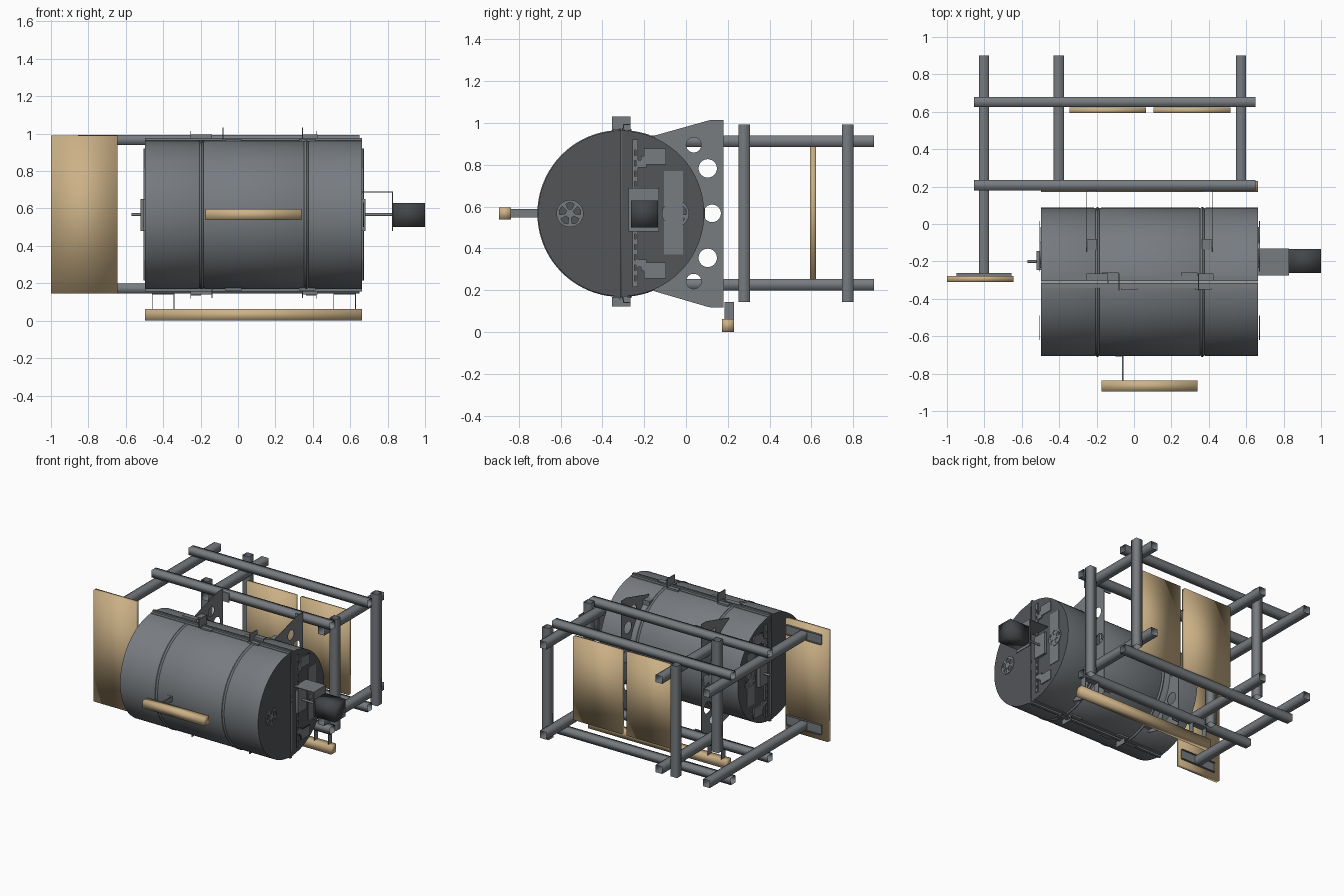
import bpy, bmesh
from math import pi, sin, cos, acos

if "Cube" in bpy.data.objects:
    bpy.data.objects.remove(bpy.data.objects["Cube"])

def material(name, rgb):
    m = bpy.data.materials.new(name)
    m.diffuse_color = (*rgb, 1)
    m.use_nodes = True
    m.node_tree.nodes["Principled BSDF"].inputs["Base Color"].default_value = m.diffuse_color
    return m

WOOD = material("wood", (0.60, 0.44, 0.24))
STEEL = material("steel", (0.185, 0.20, 0.215))
CAP = material("dark_steel", (0.085, 0.09, 0.097))
DARK = material("dark_motor", (0.055, 0.06, 0.065))
CY, CZ, R = -0.31, 0.567, 0.395      # drum axis and radius
X0, X1 = -0.497, 0.664               # drum ends

def add_mesh(name, bm, mat=STEEL):
    me = bpy.data.meshes.new(name)
    bm.normal_update()
    bm.to_mesh(me)
    bm.free()
    ob = bpy.data.objects.new(name, me)
    bpy.context.collection.objects.link(ob)
    me.materials.append(mat)
    return ob

def box(name, x, y, z, mat=STEEL, open_axis=None):
    """Box from (min, max) ranges; open_axis leaves both ends off (hollow tube)."""
    bm = bmesh.new()
    bmesh.ops.create_cube(bm, size=1)
    for v in bm.verts:
        v.co = [r[0] if c < 0 else r[1] for c, r in zip(v.co, (x, y, z))]
    bm.normal_update()
    if open_axis is not None:
        ends = [f for f in bm.faces if abs(f.normal[open_axis]) > 0.9]
        bmesh.ops.delete(bm, geom=ends, context='FACES_ONLY')
    # Tubes, boards and the motor are smooth shaded across their corners
    for f in bm.faces:
        f.smooth = open_axis is not None or mat is not STEEL
    return add_mesh(name, bm, mat)

def sheet(name, x, outline, holes=(), thick=0.004):
    """Flat plate facing x, cut from a (y, z) outline with holes."""
    cu = bpy.data.curves.new(name, 'CURVE')
    cu.dimensions, cu.fill_mode, cu.extrude = '2D', 'BOTH', thick / 2
    for pts in [outline, *holes]:
        sp = cu.splines.new('POLY')
        sp.points.add(len(pts) - 1)
        for p, (a, b) in zip(sp.points, pts):
            p.co = (a, b, 0, 1)
        sp.use_cyclic_u = True
    tmp = bpy.data.objects.new(name + "_tmp", cu)
    bpy.context.collection.objects.link(tmp)
    dg = bpy.context.evaluated_depsgraph_get()
    me = bpy.data.meshes.new_from_object(tmp.evaluated_get(dg))
    bpy.data.objects.remove(tmp)
    me.materials.clear()
    me.materials.append(STEEL)
    ob = bpy.data.objects.new(name, me)
    bpy.context.collection.objects.link(ob)
    ob.rotation_euler = (pi / 2, 0, pi / 2)
    ob.location.x = x
    return ob

def circle(y, z, r, n=24):
    return [(y + r * cos(2 * pi * i / n), z + r * sin(2 * pi * i / n)) for i in range(n)]

def smooth(ob):
    bpy.ops.object.select_all(action='DESELECT')
    ob.select_set(True)
    bpy.context.view_layer.objects.active = ob
    bpy.ops.object.shade_smooth_by_angle(angle=0.6)

def rod(name, x0, x1, y, z, r):
    bm = bmesh.new()
    bmesh.ops.create_cone(bm, cap_ends=True, segments=20, radius1=r, radius2=r, depth=x1 - x0)
    for v in bm.verts:
        v.co = ((x0 + x1) / 2 + v.co.z, y + v.co.x, z + v.co.y)
    smooth(add_mesh(name, bm))

# Drum: two half shells with pressed hoops and closed, darker ends
prof = [(X0, 0), (X0, R)]
for c in (-0.195, 0.365):
    prof += [(c + 0.018 * t, R + h) for t, h in
             ((-1, 0), (-.6, -.004), (-.4, .001), (0, .004), (.4, .001), (.6, -.004), (1, 0))]
prof += [(X1, R), (X1, 0)]

def half_drum(name, side, n=40):
    bm = bmesh.new()
    rings = []
    for i in range(n + 1):
        a = pi * i / n
        rings.append([bm.verts.new((x, CY + side * (0.002 + r * sin(a)), CZ + r * cos(a)))
                      for x, r in prof])
    for A, B in zip(rings, rings[1:]):
        for k in range(len(prof) - 1):
            bm.faces.new((A[k], A[k + 1], B[k + 1], B[k]))
    bmesh.ops.remove_doubles(bm, verts=bm.verts[:], dist=1e-5)
    bmesh.ops.recalc_face_normals(bm, faces=bm.faces[:])
    # Open shell: make sure the walls face outward
    if sum(f.normal.x * (f.calc_center_median().x - 0.08) for f in bm.faces) < 0:
        bmesh.ops.reverse_faces(bm, faces=bm.faces[:])
    bm.normal_update()
    for f in bm.faces:
        f.material_index = int(abs(f.normal.x) > 0.95)
    ob = add_mesh(name, bm)
    ob.data.materials.append(CAP)
    smooth(ob)

half_drum("drum_lid", -1)
half_drum("drum_body", 1)

# Seam flanges and clasps, above and below the drum
for s, tag in ((1, "top"), (-1, "bottom")):
    def zr(a, b):
        return tuple(sorted((CZ + s * a, CZ + s * b)))
    for d in (-1, 1):
        y = CY + d * 0.006
        box(f"seam_lip_{tag}", (X0, X1), (y - .003, y + .003), zr(R - .03, R + .015))
        box(f"seam_shelf_{tag}", (X0, X1), sorted((y, y + d * 0.025)), zr(R - .002, R + .003))
    for x in (-0.08, 0.345) if s > 0 else (-0.14, 0.345):
        box(f"clasp_fin_{tag}", (x - .003, x + .003), (-0.355, -0.265), zr(R + .003, R + .07 if s > 0 else R + .05))
    for x0, x1 in ((-0.255, -0.14), (0.345, 0.425)):
        box(f"clasp_plate_{tag}", (x0, x1), (-0.30, -0.265), zr(R + .028, R + .033))
        box(f"clasp_leg_{tag}", (x0, x1), (-0.302, -0.297), zr(R, R + .033))
    for x, y in ((-0.125, -.275), (0.295, -.275), (-0.025, -.335), (0.37, -.335)):
        box(f"hinge_leaf_{tag}", (x - .045, x + .045), (y - .015, y + .015), zr(R - .005, R + .010))

# Gusset plates carrying the drum, with lightening holes
a0 = acos(0.16 / R)
arc = [(CY + R * cos(a0 - 2 * a0 * i / 30), CZ + R * sin(a0 - 2 * a0 * i / 30)) for i in range(31)]
outline = arc + [(-0.15, 0.195), (0.10, 0.122), (0.12, 0.118), (0.18, 0.118),
                 (0.18, 1.015), (0.12, 1.015), (0.10, 1.01), (-0.15, 0.94)]
holes = [circle(*h) for h in ((.037, .895, .036), (.104, .783, .044), (.125, .568, .042),
                              (.104, .355, .044), (.037, .243, .036))]
for x, d in ((-0.253, 1), (0.418, -1)):
    sheet("gusset_plate", x, outline, holes)
    xr = sorted((x, x + d * 0.055))
    for z0, z1 in ((0.88, 0.925), (0.21, 0.255)):
        box("gusset_clip", xr, (-0.14, -0.08), (z0, z1))
    for z in (0.96, 0.17):
        box("gusset_tab", xr, (0.172, 0.18), (z - .035, z + .035))

# Air vents: slotted wheel on each end of each half
def vent(x, d, y):
    def petal(k):
        a = 2 * pi * k / 5 + pi / 2
        return [(y + r * cos(a + t), CZ + r * sin(a + t)) for r, t in
                ((.022, -.35), (.05, -.42), (.054, 0), (.05, .42), (.022, .35))]
    sheet("vent_wheel", x + d * 0.007, circle(y, CZ, 0.065, 32), [petal(k) for k in range(5)])

for x, d, tag in ((X1, 1, "right"), (X0, -1, "left")):
    for y in (-0.555, -0.05):
        vent(x, d, y)
    box(f"vent_backing_{tag}", sorted((x, x + d * .004)), (-0.105, -0.015), (0.37, 0.77))
    # Perforated rail with stepped brackets
    slots = [[(-.246, z), (-.240, z), (-.240, z + .025), (-.246, z + .025)]
             for z in [0.245 + 0.05 * i for i in range(13)]]
    sheet(f"rail_{tag}", x + d * .007, [(-.255, .215), (-.23, .215), (-.23, .92), (-.255, .92)], slots)
    box(f"rail_web_{tag}", sorted((x, x + d * .006)), (-.234, -.230), (.215, .92))
    for s in (-1, 1):
        pts = [(-.23, .22), (-.19, .22), (-.19, .235), (-.095, .235), (-.095, .31),
               (-.20, .31), (-.20, .275), (-.215, .275), (-.215, .255), (-.23, .255)]
        sheet(f"rail_bracket_{tag}", x + d * .005, [(y, CZ + s * z) for y, z in pts], thick=0.008)

# Spit rod, bearings, motor and its sheet-metal bracket
rod("spit_rod", -0.57, 0.83, -0.20, CZ, 0.008)
box("bearing_plate_left", (-0.52, X0), (-0.245, -0.145), (0.48, 0.65))
box("bearing_plate_right", (X1, 0.683), (-0.255, -0.145), (0.48, 0.65))
box("motor_bracket_top", (X1, 0.83), (-0.275, -0.13), (0.685, 0.69))
box("motor_bracket_face", (0.824, 0.83), (-0.275, -0.13), (0.48, 0.69))
box("motor", (0.83, 1.0), (-0.263, -0.134), (0.50, 0.63), DARK)

# Frame of hollow square tubes: long rails, cross rails, posts
for z in (0.94, 0.145):
    for y in (0.18, 0.625):
        box("long_rail", (-0.855, 0.65), (y, y + .055), (z, z + .053), open_axis=0)
for z in (0.885, 0.2):
    for x, y0 in ((-0.83, -0.27), (-0.43, 0.18), (0.545, 0.18)):
        box("cross_rail", (x, x + .055), (y0, 0.9), (z, z + .055), open_axis=1)
for x in (-0.485, 0.595):
    for y in (0.25, 0.745):
        box("post", (x, x + .055), (y, y + .055), (0.145, 0.993), open_axis=2)

# Side shelf and its mounting channels on the long cross rails
box("side_shelf", (-1.0, -0.645), (-0.31, -0.277), (0.145, 0.99), WOOD)
for z in (0.875, 0.19):
    box("shelf_plate", (-0.95, -0.655), (-0.277, -0.272), (z, z + .075))
    for zz in (z, z + .071):
        box("shelf_plate_edge", (-0.95, -0.655), (-0.277, -0.262), (zz, zz + .004))

# Back panels
for x in (-0.345, 0.105):
    box("back_panel", (x, x + .41), (0.593, 0.622), (0.253, 0.886), WOOD)

# Foot bar under the frame with angle brackets
box("foot_bar", (X0, X1), (0.172, 0.23), (0.0, 0.063), WOOD)
for x in (-0.46, 0.51):
    for xx in (x, x + .116):
        box("foot_bracket_side", (xx, xx + .004), (0.185, 0.23), (0.063, 0.145))
    box("foot_bracket_top", (x, x + .12), (0.185, 0.23), (0.141, 0.145))

# Lid handle and its arm
box("lid_handle", (-0.175, 0.34), (-0.895, -0.837), (0.538, 0.596), WOOD)
box("handle_arm", (-0.063, -0.057), (-0.838, -0.70), (0.548, 0.588))
box("handle_foot", (-0.10, -0.057), (-0.708, -0.70), (0.548, 0.588))
